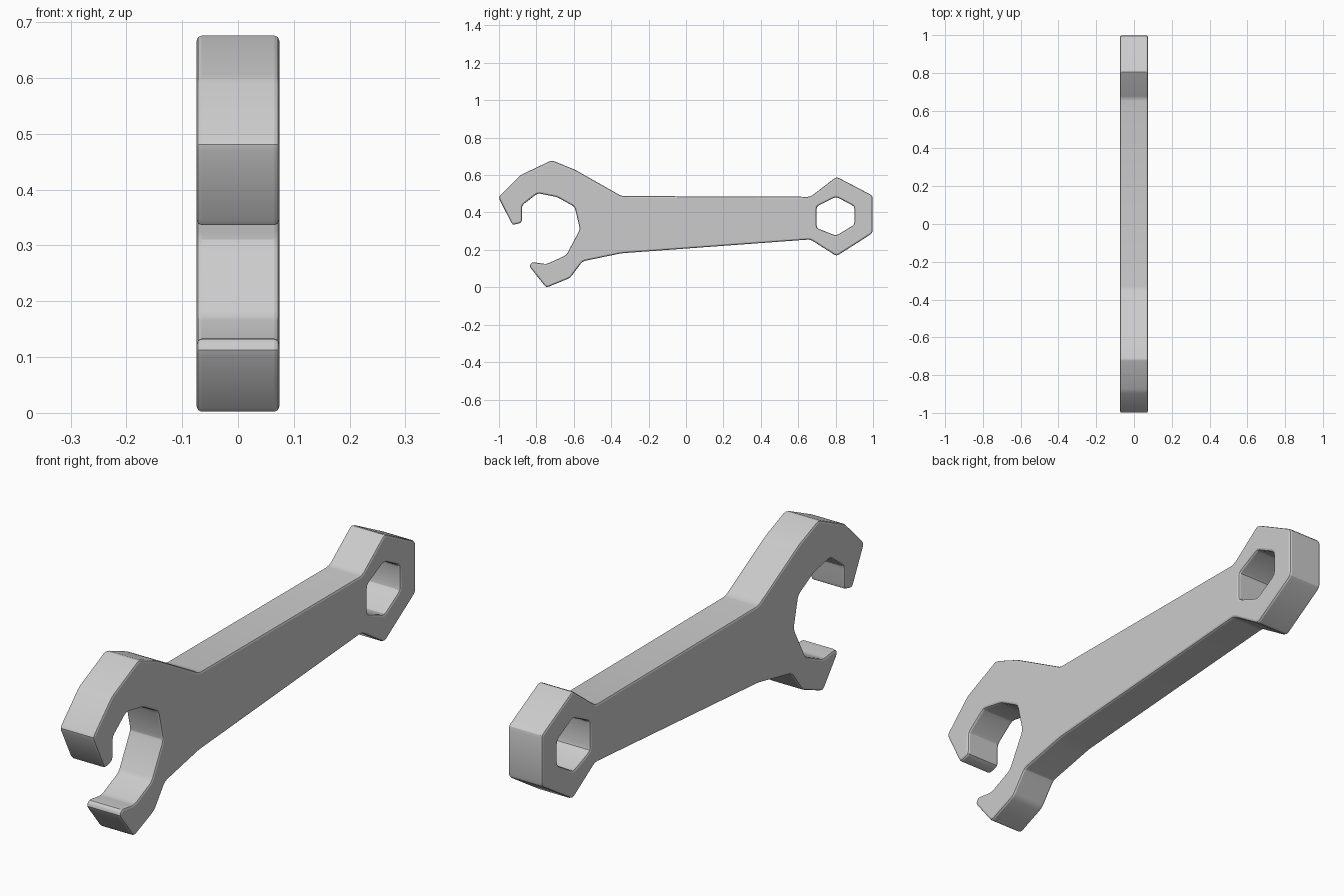
import bpy, bmesh
from math import radians
from mathutils import Vector

if "Cube" in bpy.data.objects:
    bpy.data.objects.remove(bpy.data.objects["Cube"])

HALF = 0.074     # half thickness along x
EDGE = 0.009     # rounded rim size


def soften(points, r):
    """Replace each corner of a closed outline by a small three-point arc."""
    out, n = [], len(points)
    for i in range(n):
        a, b, c = (Vector(points[(i + k) % n]) for k in (-1, 0, 1))
        p = b + (a - b).normalized() * min(r, (a - b).length * 0.45)
        q = b + (c - b).normalized() * min(r, (c - b).length * 0.45)
        out += [p, p * 0.25 + b * 0.5 + q * 0.25, q]
    return out


def add_loop(curve, points):
    spline = curve.splines.new('POLY')
    spline.points.add(len(points) - 1)
    for sp, p in zip(spline.points, points):
        sp.co = (p.x, p.y, 0, 1)
    spline.use_cyclic_u = True


# Outline in (y, z): upper jaw, handle top, ring end, handle bottom, lower jaw, jaw opening
outline = [
    (-1.003, 0.482), (-0.885, 0.60), (-0.718, 0.679), (-0.596, 0.63),
    (-0.345, 0.488), (0.665, 0.484),
    (0.805, 0.591), (0.998, 0.49), (0.998, 0.29), (0.805, 0.167),
    (0.665, 0.256), (-0.345, 0.182), (-0.553, 0.139),
    (-0.62, 0.05), (-0.747, -0.002), (-0.838, 0.113), (-0.824, 0.135),
    (-0.746, 0.124), (-0.64, 0.172), (-0.567, 0.31), (-0.595, 0.43),
    (-0.69, 0.483), (-0.793, 0.503), (-0.877, 0.438), (-0.877, 0.346),
    (-0.928, 0.333),
]
# Hexagonal hole in the ring end
hex_hole = [(0.803, 0.484), (0.90, 0.433), (0.90, 0.335),
            (0.803, 0.276), (0.698, 0.317), (0.698, 0.432)]

# Filled profile with rounded rim
curve = bpy.data.curves.new("spanner", 'CURVE')
curve.dimensions = '2D'
curve.fill_mode = 'BOTH'
curve.extrude = HALF - EDGE
curve.bevel_depth = EDGE
curve.bevel_resolution = 1
curve.offset = -EDGE
add_loop(curve, soften(outline, 0.014))
add_loop(curve, soften(hex_hole, 0.014))

spanner = bpy.data.objects.new("spanner", curve)
bpy.context.collection.objects.link(spanner)
spanner.rotation_euler = (radians(90), 0, radians(90))
bpy.context.view_layer.objects.active = spanner
spanner.select_set(True)
bpy.ops.object.convert(target='MESH')
spanner = bpy.context.object
bpy.ops.object.transform_apply(location=False, rotation=True, scale=False)

# Weld caps to the rim
bm = bmesh.new()
bm.from_mesh(spanner.data)
bmesh.ops.remove_doubles(bm, verts=bm.verts, dist=0.0002)
bmesh.ops.recalc_face_normals(bm, faces=bm.faces)
bm.to_mesh(spanner.data)
bm.free()
bpy.ops.object.shade_smooth_by_angle(angle=radians(20))
